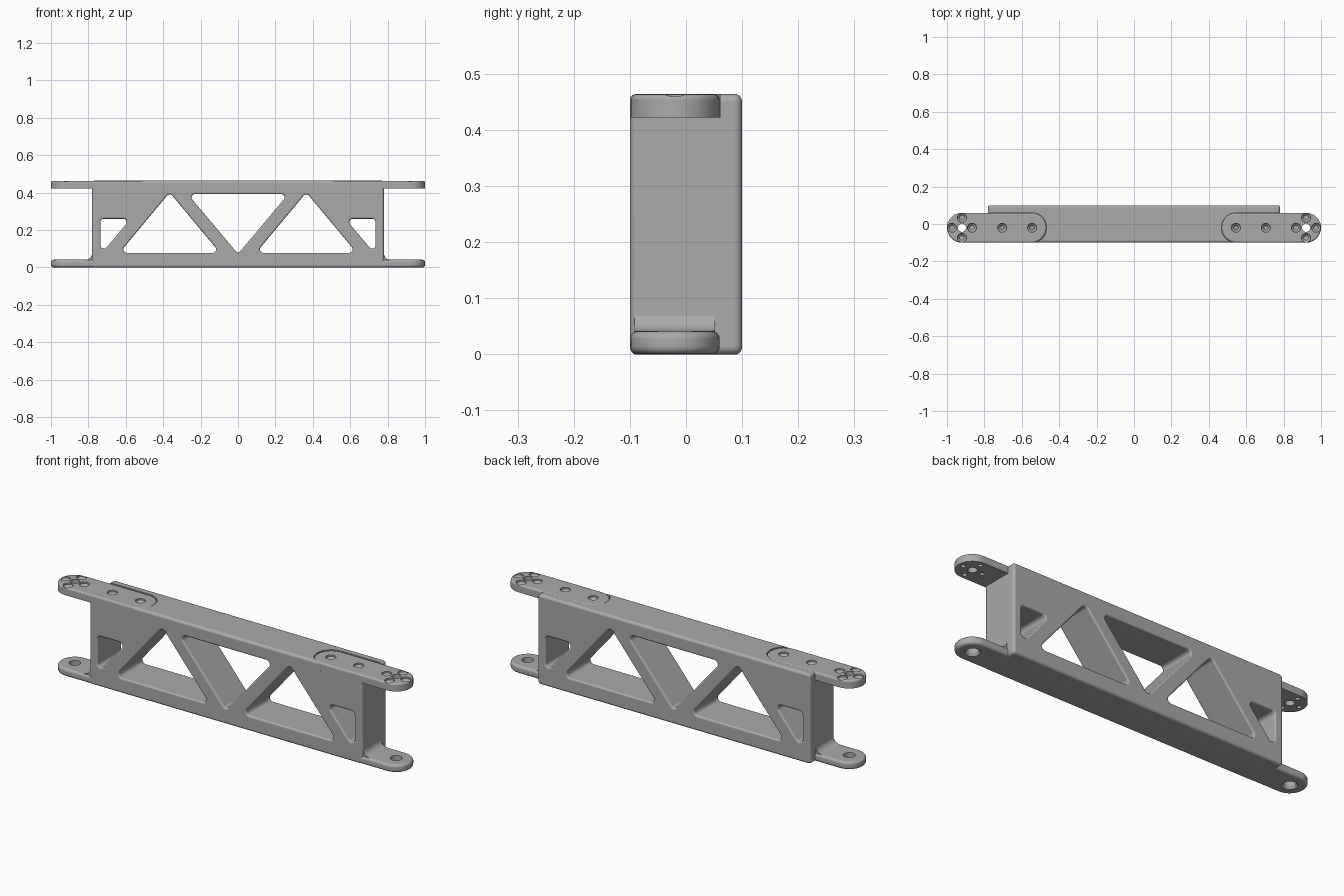
import bpy
import bmesh
from math import atan2, cos, sin, pi, ceil
from mathutils import Matrix, Vector

cube = bpy.data.objects.get("Cube")
if cube:
    bpy.data.objects.remove(cube, do_unlink=True)

GREY = (0.40, 0.40, 0.40, 1)
metal = bpy.data.materials.new("grey metal")
metal.use_nodes = True
metal.diffuse_color = GREY
metal.node_tree.nodes["Principled BSDF"].inputs["Base Color"].default_value = GREY

HEIGHT, HALF_BODY, DEPTH = 0.463, 0.78, 0.2
TAB_Y, TAB_R, TAB_T, PIVOT = -0.02, 0.08, 0.041, 0.92
ROUND = 0.014


def ring(centres, radius):
    """Outline of the hull around equal circles, centres counter-clockwise."""
    if len(centres) == 1:
        x, y = centres[0]
        return [(x + radius * cos(i * pi / 16), y + radius * sin(i * pi / 16)) for i in range(32)]
    points = []
    for i, (x, y) in enumerate(centres):
        px, py = centres[i - 1]
        nx, ny = centres[(i + 1) % len(centres)]
        start = atan2(y - py, x - px) - pi / 2
        turn = (atan2(ny - y, nx - x) - pi / 2 - start) % (2 * pi)
        steps = max(3, ceil(turn / (pi / 14)))
        for k in range(steps + 1):
            a = start + turn * k / steps
            points.append((x + radius * cos(a), y + radius * sin(a)))
    return points


def profile(radius, low, high, low_edge=0.0, high_edge=0.0, sign=-1, steps=5):
    """Radius and height pairs, with optional rounded edges."""
    pairs = []
    for edge, level, way in ((low_edge, low, 1), (high_edge, high, -1)):
        part = [(radius, level)]
        if edge:
            part = [(radius + sign * edge * (1 - sin(a)), level + way * edge * (1 - cos(a)))
                    for a in (pi / 2 * k / steps for k in range(steps + 1))]
        pairs += part if way == 1 else part[::-1]
    return pairs


def finish(name, bm):
    bmesh.ops.recalc_face_normals(bm, faces=bm.faces[:])
    mesh = bpy.data.meshes.new(name)
    bm.to_mesh(mesh)
    bm.free()
    mesh.materials.append(metal)
    obj = bpy.data.objects.new(name, mesh)
    bpy.context.collection.objects.link(obj)
    return obj


def solid(name, contours, matrix=None):
    """Walls from each (centres, profile) contour, capped at both ends."""
    bm = bmesh.new()
    ends = ([], [])
    for centres, pairs in contours:
        rows = [[bm.verts.new((x, y, z)) for x, y in ring(centres, r)] for r, z in pairs]
        n = len(rows[0])
        for a, b in zip(rows, rows[1:]):
            for i in range(n):
                j = (i + 1) % n
                bm.faces.new((a[i], a[j], b[j], b[i]))
        for end, row in zip(ends, (rows[0], rows[-1])):
            end += [bm.edges.get((row[i], row[(i + 1) % n])) for i in range(n)]
    for end in ends:
        bmesh.ops.triangle_fill(bm, edges=end, use_beauty=True)
    bmesh.ops.dissolve_limit(bm, angle_limit=0.001, verts=[], edges=[
        e for e in bm.edges if all(len(f.verts) == 3 for f in e.link_faces)])
    if matrix:
        bm.transform(matrix)
    return finish(name, bm)


def cut(target, cutter):
    """Subtract the cutter and discard it."""
    mod = target.modifiers.new("cut", "BOOLEAN")
    mod.operation, mod.solver, mod.object = "DIFFERENCE", "EXACT", cutter
    bpy.context.view_layer.objects.active = target
    bpy.ops.object.modifier_apply(modifier=mod.name)
    bpy.data.objects.remove(cutter, do_unlink=True)


def smooth(obj):
    bpy.ops.object.select_all(action="DESELECT")
    obj.select_set(True)
    bpy.context.view_layer.objects.active = obj
    bpy.ops.object.shade_smooth_by_angle(angle=pi / 6)
    mod = obj.modifiers.new("even shading", "WEIGHTED_NORMAL")
    mod.keep_sharp = True


def mirrored(centres):
    return [(-x, y) for x, y in reversed(centres)]


# Truss body: rounded slab with five window openings
w, low, high = HALF_BODY - ROUND, ROUND, HEIGHT - ROUND
outline = [(-w, low), (w, low), (w, high), (-w, high)]
large = [(0.135, 0.096), (0.595, 0.096), (0.365, 0.372)]
small = [(0.717, 0.118), (0.717, 0.242), (0.613, 0.242)]
middle = [(0, 0.1), (0.23, 0.374), (-0.23, 0.374)]
half = DEPTH / 2
contours = [(outline, profile(ROUND + 0.001, -half, half, ROUND, ROUND))]
for window in (large, small, middle, mirrored(large), mirrored(small)):
    contours.append((window, profile(0.018, -half, half, 0.009, 0.009, sign=1)))
body = solid("truss_body", contours, Matrix.Rotation(pi / 2, 4, "X"))

parts = [body]
for side, s in (("left", 1), ("right", -1)):
    # Upper tab set into a pocket of the body
    base = HEIGHT - TAB_T
    slot = [(0.548, TAB_Y), (PIVOT, TAB_Y)]
    slot = slot if s > 0 else mirrored(slot)
    cut(body, solid("pocket", [(slot, profile(TAB_R + 0.001, base, HEIGHT + 0.1))]))
    upper = solid(side + "_upper_tab", [(slot, profile(TAB_R, base, HEIGHT, 0, 0.01))])

    # Pivot hole, four screw holes around it and two mounting holes
    cut(upper, solid("bore", [([(s * PIVOT, TAB_Y)], profile(0.022, base - 0.1, HEIGHT + 0.1))]))
    ring_spots = [(PIVOT + dx, TAB_Y + dy) for dx, dy in
                  ((0.054, 0), (-0.054, 0), (0, 0.054), (0, -0.054))]
    for x, y in ring_spots + [(0.705, TAB_Y), (0.545, TAB_Y)]:
        screw = [(0.011, base - 0.05), (0.011, HEIGHT - 0.02),
                 (0.024, HEIGHT - 0.008), (0.024, HEIGHT + 0.05)]
        cut(upper, solid("screw_hole", [([(s * x, y)], screw)]))

    # Lower tab with its pivot hole
    slot = [(0.7, TAB_Y), (PIVOT, TAB_Y)]
    slot = slot if s > 0 else mirrored(slot)
    bore = [(0.036, 0), (0.028, 0.012), (0.028, TAB_T)]
    lower = solid(side + "_lower_tab", [
        (slot, profile(TAB_R, 0, TAB_T, ROUND, ROUND)), ([(s * PIVOT, TAB_Y)], bore)])

    # Concave fillet between lower tab and body end
    r, sink = 0.036, 0.01
    bm = bmesh.new()
    curve = [(r * (1 - cos(a)), r * (1 - sin(a))) for a in (pi / 2 * k / 8 for k in range(9))]
    curve += [(r, -sink), (-sink, -sink), (-sink, r)]
    face = bm.faces.new([bm.verts.new((s * (HALF_BODY + x), TAB_Y - TAB_R + 0.008, TAB_T + z))
                         for x, z in curve])
    grown = bmesh.ops.extrude_face_region(bm, geom=[face])["geom"]
    bmesh.ops.translate(bm, vec=Vector((0, 2 * TAB_R - 0.016, 0)),
                        verts=[v for v in grown if isinstance(v, bmesh.types.BMVert)])
    fillet = finish(side + "_fillet", bm)
    parts += [upper, lower, fillet]

for part in parts:
    smooth(part)
